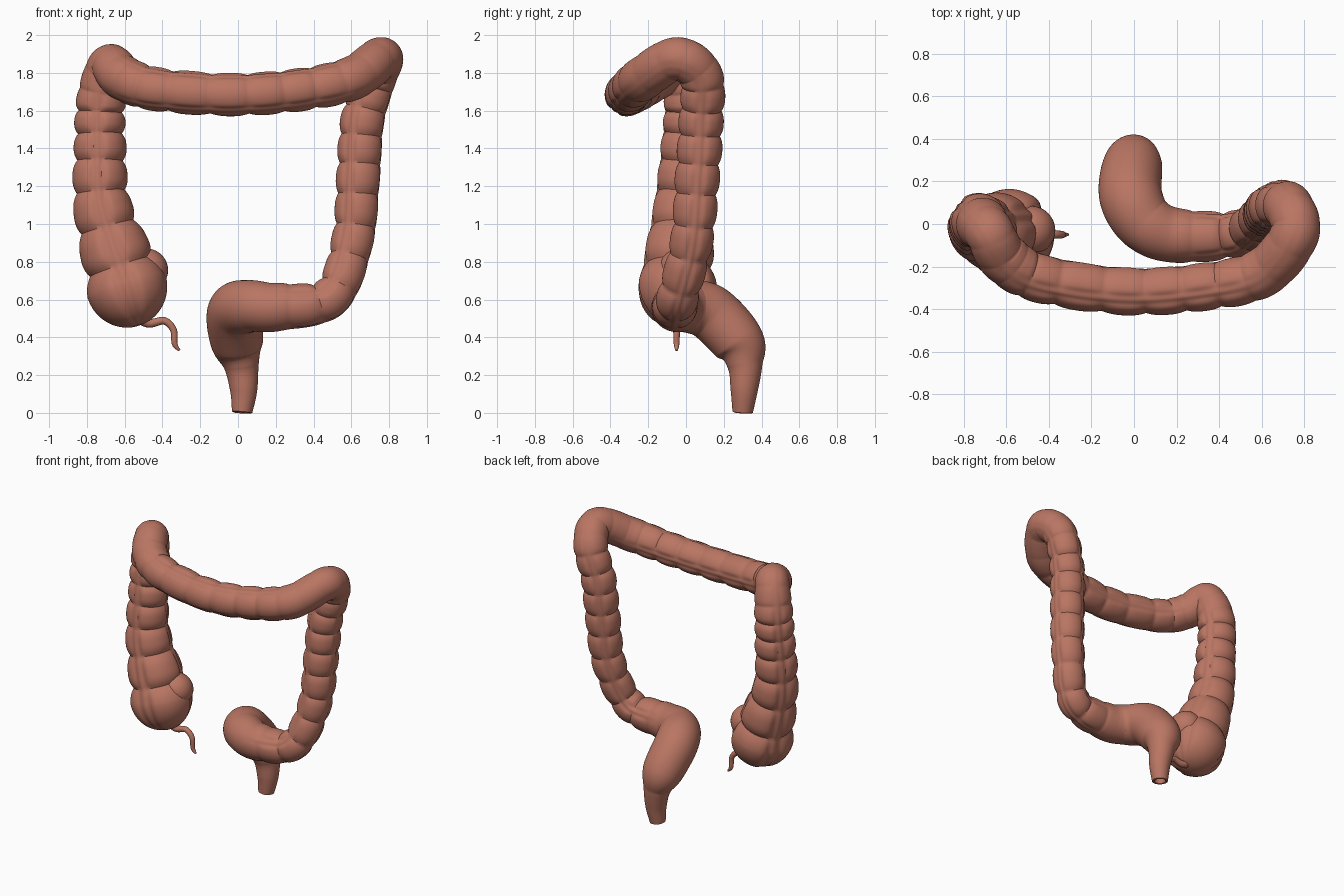
import bpy, bmesh, math
from mathutils import Vector, Matrix

if "Cube" in bpy.data.objects:
    bpy.data.objects.remove(bpy.data.objects["Cube"])

flesh = bpy.data.materials.new("flesh red")
flesh.diffuse_color = (0.49, 0.18, 0.125, 1)
flesh.use_nodes = True
flesh.node_tree.nodes["Principled BSDF"].inputs["Base Color"].default_value = flesh.diffuse_color

# centre line of the main tube: x, y, z, radius (two pouches per step)
COLON = [
    (-.59, -.05, .67, .215), (-.715, -.025, 1.08, .158), (-.73, 0, 1.41, .14), (-.725, .01, 1.65, .132),
    (-.68, -.04, 1.835, .115), (-.61, -.16, 1.775, .12), (-.44, -.255, 1.715, .117),
    (-.04, -.315, 1.685, .115), (.32, -.295, 1.71, .115), (.6, -.23, 1.77, .117),
    (.755, -.05, 1.875, .115), (.725, .08, 1.78, .117), (.66, .08, 1.54, .12), (.638, .06, 1.24, .12),
    (.608, .03, .91, .115), (.49, -.045, .61, .112), (.21, -.055, .56, .128), (.06, 0, .565, .138),
    (-.015, .13, .53, .148), (-.005, .28, .37, .138), (.018, .312, .25, .093), (.03, .308, .12, .072),
    (.022, .3, .004, .054)]

APPENDIX = [(-.53, -.05, .51, .035), (-.47, -.05, .475, .024), (-.39, -.05, .487, .02),
            (-.342, -.05, .44, .018), (-.335, -.05, .365, .015), (-.31, -.05, .33, .006)]


def spline(pts, t):
    """Catmull-Rom through tuples of any length."""
    i = min(int(t), len(pts) - 2)
    f = t - i
    b, c = Vector(pts[i]), Vector(pts[i + 1])
    a = Vector(pts[i - 1]) if i else 2 * b - c
    d = Vector(pts[i + 2]) if i + 2 < len(pts) else 2 * c - b
    return b + .5 * f * ((c - a) + f * ((2 * a - 5 * b + 4 * c - d) + f * (3 * (b - c) + d - a)))


def window(t, lo, hi):
    step = lambda x: 1 / (1 + math.exp(-7 * x))
    return step(t - lo) * step(hi - t)


def crease_depth(t):
    """Deep on the rising and falling limbs, mild across, none in the bends and the outlet."""
    return (.16 * window(t, -1, 3.1) + .09 * window(t, 5.7, 8.7) + .14 * window(t, 11.2, 15.7)
            + .025 * window(t, 3, 11))


def no_crease(t):
    return 0


def sweep(name, pts, steps, sides, depth_rule=no_crease, dome=False, opening=False):
    n = (len(pts) - 1) * steps
    samples = [spline(pts, k / steps) for k in range(n + 1)]
    pos = [Vector(s[:3]) for s in samples]
    bm = bmesh.new()
    rings = []

    def ring(c, nrm, tan, radius):
        b = tan.cross(nrm)
        vs = []
        for j in range(sides):
            a = 2 * math.pi * j / sides
            vs.append(bm.verts.new(c + (nrm * math.cos(a) + b * math.sin(a)) * radius(a)))
        rings.append(vs)

    nrm = Vector((0, -1, 0))
    for k in range(n + 1):
        tan = (pos[min(k + 1, n)] - pos[max(k - 1, 0)]).normalized()
        nrm = (nrm - tan * nrm.dot(tan)).normalized()
        t, r = k / steps, samples[k][3]
        depth = depth_rule(t)
        pouch = abs(2 * (2 * t - round(2 * t))) ** 2.6

        # pouches bulge between three lengthwise bands
        def radius(a):
            phase = math.cos(3 * (a + .05 * t))
            gap = math.exp(-((1 - phase) / .35) ** 2)
            band = math.exp(-((1 - phase) / .07) ** 2)
            flat = pouch + (1 - pouch) * gap * .75
            return r * (1 - depth * flat + .35 * depth * band)

        if k == 0 and dome:
            for m in range(1, 10):
                q = m / 10 * math.pi / 2
                ring(pos[0] - tan * r * 1.02 * math.cos(q), nrm, tan,
                     lambda a: radius(a) * math.sin(q))
        ring(pos[k], nrm, tan, radius)
    # open end folds inwards
    if opening:
        for back, sc in ((-.004, .85), (0, .7), (.05, .6)):
            ring(pos[-1] - tan * back, nrm, tan, lambda a: r * sc)
    for r0, r1 in zip(rings, rings[1:]):
        for j in range(sides):
            i = (j + 1) % sides
            bm.faces.new((r0[j], r0[i], r1[i], r1[j]))
    bm.faces.new(rings[0][::-1])
    bm.faces.new(rings[-1])
    return finish(name, bm)


def finish(name, bm):
    bmesh.ops.recalc_face_normals(bm, faces=bm.faces)
    me = bpy.data.meshes.new(name)
    bm.to_mesh(me)
    bm.free()
    me.materials.append(flesh)
    ob = bpy.data.objects.new(name, me)
    bpy.context.collection.objects.link(ob)
    bpy.ops.object.select_all(action='DESELECT')
    ob.select_set(True)
    bpy.context.view_layer.objects.active = ob
    bpy.ops.object.shade_smooth_by_angle(angle=math.radians(42))
    return ob


# main tube from blind pouch to outlet
sweep("large_intestine", COLON, 28, 72, crease_depth, dome=True, opening=True)
# thin curled appendix
sweep("appendix", APPENDIX, 8, 16)
# side lobe on the blind pouch
bm = bmesh.new()
bmesh.ops.create_uvsphere(bm, u_segments=32, v_segments=20, radius=.115,
                          matrix=Matrix.Translation((-.485, -.03, .755)))
finish("pouch_lobe", bm)
